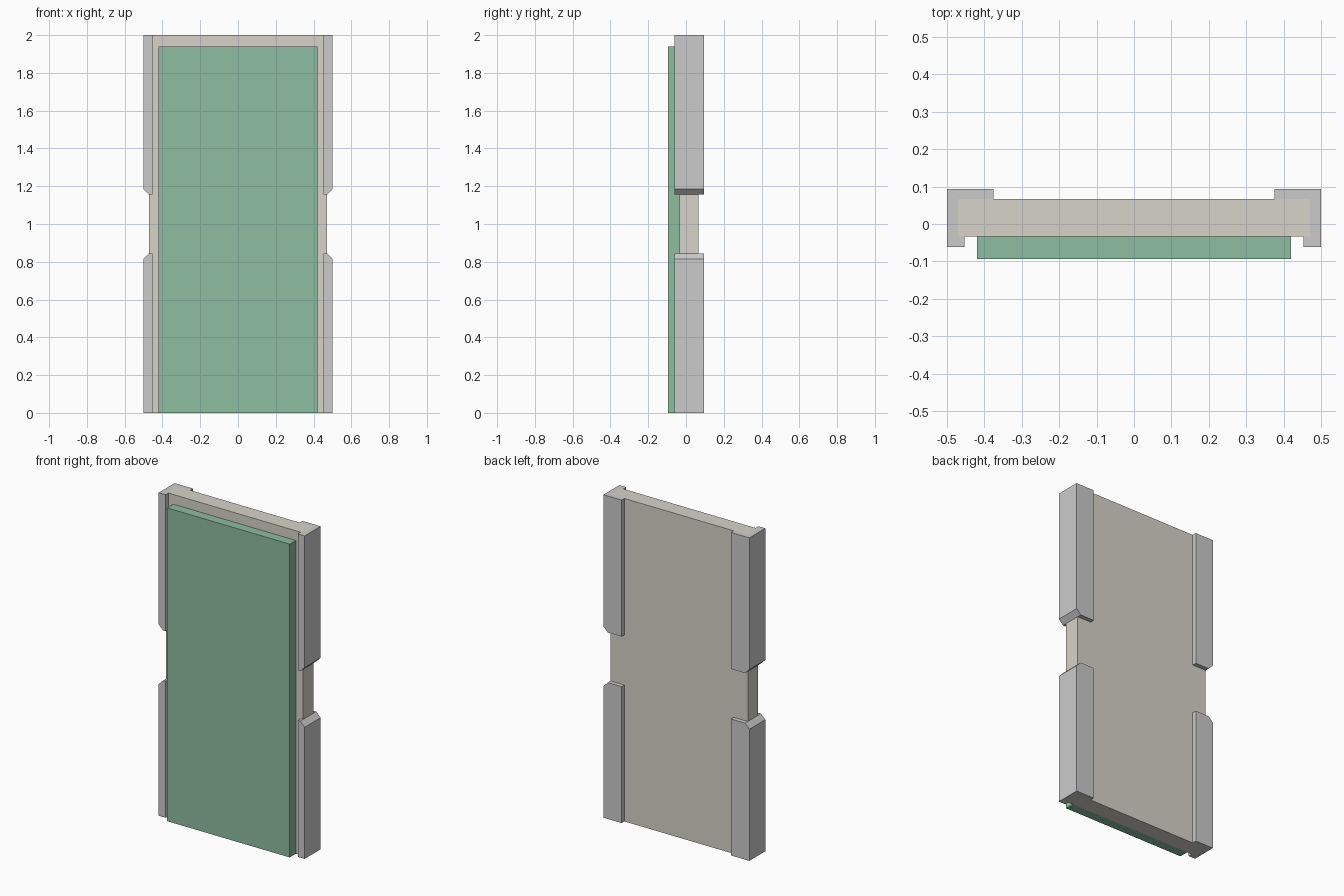
import bpy, bmesh

if "Cube" in bpy.data.objects:
    bpy.data.objects.remove(bpy.data.objects["Cube"])


def finish(bm, name, color=None):
    bmesh.ops.recalc_face_normals(bm, faces=bm.faces)
    mesh = bpy.data.meshes.new(name)
    bm.to_mesh(mesh)
    bm.free()
    obj = bpy.data.objects.new(name, mesh)
    bpy.context.collection.objects.link(obj)
    if color:
        mat = bpy.data.materials.new(name + "_colour")
        mat.diffuse_color = (*color, 1)
        mat.use_nodes = True
        mat.node_tree.nodes["Principled BSDF"].inputs["Base Color"].default_value = mat.diffuse_color
        mesh.materials.append(mat)
    return obj


def box(name, half_x, y0, y1, z1, color):
    bm = bmesh.new()
    bmesh.ops.create_cube(bm, size=1)
    for v in bm.verts:
        v.co.x *= 2 * half_x
        v.co.y = y0 if v.co.y < 0 else y1
        v.co.z = 0 if v.co.z < 0 else z1
    return finish(bm, name, color)


# C-shaped rail cross-section (x, y), wrapping the edge of the panel
EDGE = 0.47
PROFILE = [(0.453, -0.062), (EDGE, -0.062), (0.5, -0.062), (0.5, 0.094), (EDGE, 0.094),
           (0.375, 0.094), (0.375, 0.067), (EDGE, 0.067), (EDGE, -0.034), (0.453, -0.034)]
CAPS = [(0, 1, 8, 9), (1, 2, 3, 4, 7, 8), (4, 5, 6, 7)]  # front lip, web, back flange
GAP_Z, CHAMFER = 0.845, 0.03


def rail(name, side, upper):
    def place(x, y, z):
        return (side * x, y, 2 - z if upper else z)

    bm = bmesh.new()
    outer = [bm.verts.new(place(x, y, 0)) for x, y in PROFILE]
    # the web slopes away at the end facing the gap
    inner = [bm.verts.new(place(x, y, GAP_Z - (CHAMFER if x > EDGE else 0))) for x, y in PROFILE]
    n = len(PROFILE)
    for i in range(n):
        j = (i + 1) % n
        bm.faces.new((outer[i], outer[j], inner[j], inner[i]))
    for ring in (outer, inner):
        for cap in CAPS:
            bm.faces.new([ring[k] for k in cap])
    return finish(bm, name)


# Core panel and raised front board
box("core_panel", EDGE, -0.034, 0.067, 2.0, (0.68, 0.66, 0.58))
box("front_board", 0.42, -0.094, -0.034, 1.94, (0.27, 0.51, 0.35))

# Four edge rails
for side, side_name in ((-1, "left"), (1, "right")):
    for upper in (False, True):
        rail(f"{side_name}_{'upper' if upper else 'lower'}_rail", side, upper)
